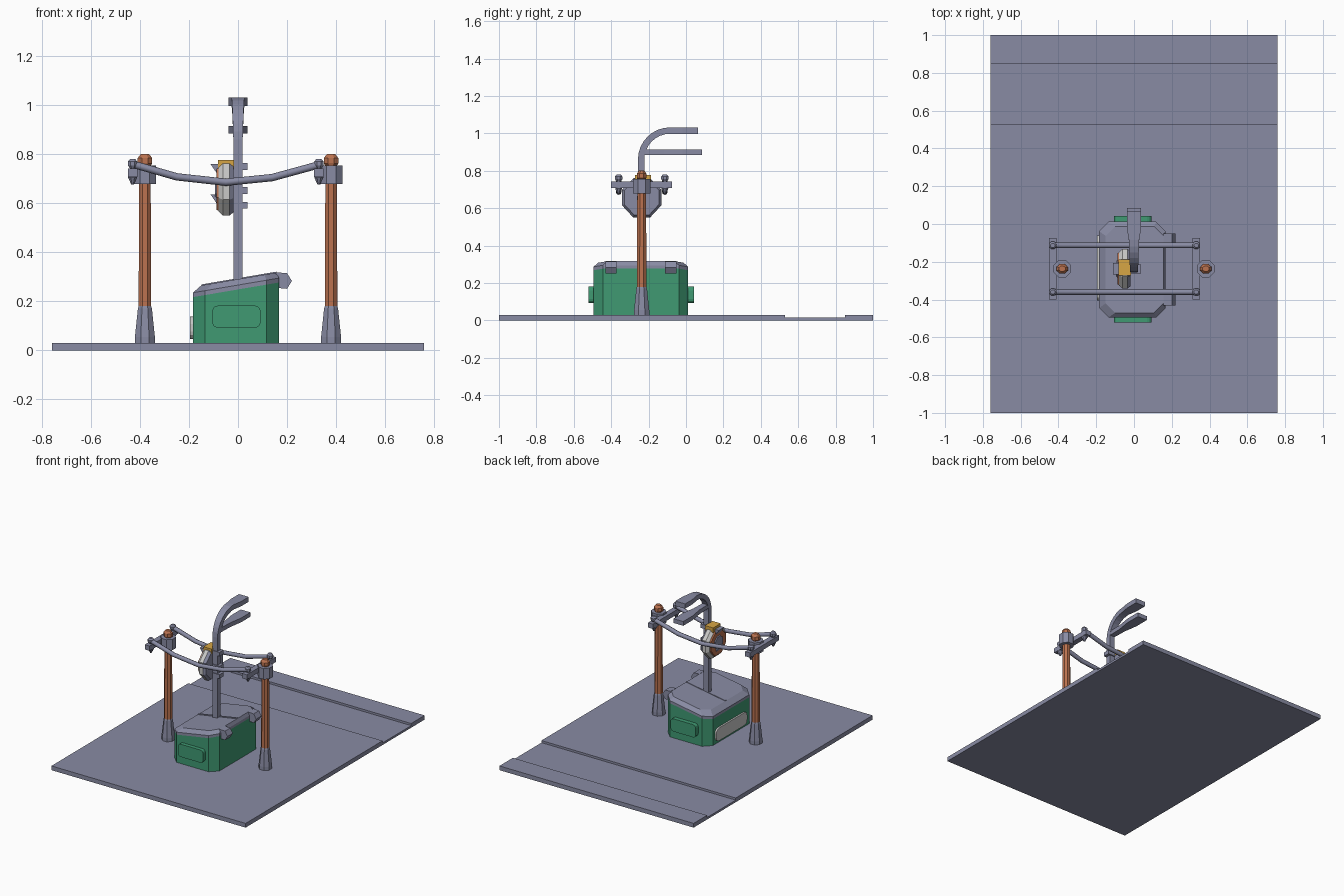
import bpy, bmesh, math
from mathutils import Vector

if "Cube" in bpy.data.objects:
    bpy.data.objects.remove(bpy.data.objects["Cube"])


def mat(name, r, g, b):
    m = bpy.data.materials.new(name)
    m.diffuse_color = (r, g, b, 1)
    m.use_nodes = True
    m.node_tree.nodes["Principled BSDF"].inputs["Base Color"].default_value = m.diffuse_color
    return m


GREY = mat("slate grey", 0.25, 0.26, 0.37)
GREEN = mat("green", 0.05, 0.32, 0.17)
BROWN = mat("copper brown", 0.50, 0.17, 0.08)
YELLOW = mat("yellow", 0.68, 0.38, 0.06)
PALE = mat("pale grey", 0.58, 0.58, 0.57)


def loft(name, rings, material, smooth=False):
    """Skin a list of equal-length point rings and cap both ends."""
    bm = bmesh.new()
    vr = [[bm.verts.new(p) for p in r] for r in rings]
    n = len(vr[0])
    for a, b in zip(vr, vr[1:]):
        for i in range(n):
            bm.faces.new((a[i], a[(i + 1) % n], b[(i + 1) % n], b[i]))
    bm.faces.new(vr[0][::-1])
    bm.faces.new(vr[-1])
    bmesh.ops.recalc_face_normals(bm, faces=bm.faces)
    me = bpy.data.meshes.new(name)
    bm.to_mesh(me)
    bm.free()
    ob = bpy.data.objects.new(name, me)
    bpy.context.collection.objects.link(ob)
    me.materials.append(material)
    if smooth:
        for p in me.polygons:
            p.use_smooth = len(p.vertices) == 4
    return ob


def box(name, x0, x1, y0, y1, z0, z1, material):
    ring = [(x0, y0), (x1, y0), (x1, y1), (x0, y1)]
    return loft(name, [[(x, y, z) for x, y in ring] for z in (z0, z1)], material)


def lathe(name, x, y, profile, material, sides=8, sy=1.0, smooth=False):
    """Stack of regular polygons; profile holds (radius, z)."""
    rings = []
    for r, z in profile:
        rings.append([(x + r * math.cos((i + .5) * math.tau / sides),
                       y + sy * r * math.sin((i + .5) * math.tau / sides), z)
                      for i in range(sides)])
    return loft(name, rings, material, smooth)


def tube(name, pts, r, material, sides=8):
    """Round cord along points in the xz plane."""
    pts = [Vector(p) for p in pts]
    rings = []
    for i, p in enumerate(pts):
        t = (pts[min(i + 1, len(pts) - 1)] - pts[max(i - 1, 0)]).normalized()
        n = Vector((-t.z, 0, t.x))
        rings.append([p + r * (math.cos(a) * n + math.sin(a) * Vector((0, 1, 0)))
                      for a in (k * math.tau / sides for k in range(sides))])
    return loft(name, rings, material, True)


def strap(name, pts, thick, material):
    """Flat bar along (y, z, half width) points."""
    rings = []
    for i, (y, z, w) in enumerate(pts):
        a, b = pts[max(i - 1, 0)], pts[min(i + 1, len(pts) - 1)]
        t = Vector((0, b[0] - a[0], b[1] - a[1])).normalized()
        n = Vector((0, -t.z, t.y)) * thick / 2
        c = Vector((0, y, z))
        rings.append([c + n + Vector((w, 0, 0)), c + n - Vector((w, 0, 0)),
                      c - n - Vector((w, 0, 0)), c - n + Vector((w, 0, 0))])
    return loft(name, rings, material)


def rounded(u0, u1, v0, v1, r):
    """Rounded rectangle outline in two axes."""
    out = []
    for cu, cv, a0 in ((u1 - r, v1 - r, 0), (u0 + r, v1 - r, 90),
                       (u0 + r, v0 + r, 180), (u1 - r, v0 + r, 270)):
        for k in range(4):
            a = math.radians(a0 + 30 * k)
            out.append((cu + r * math.cos(a), cv + r * math.sin(a)))
    return out


# Floor slab with a shallow trough across the back
prof = [(-1, 0), (1, 0), (1, .03), (.85, .03), (.85, .015), (.53, .015), (.53, .03), (-1, .03)]
loft("floor_slab", [[(x, y, z) for y, z in prof] for x in (-.76, .76)], GREY)

PY = -0.237

# Two posts, each with foot, cap, clamp, cross bar and cord knobs
for side, px in (("left", -.38), ("right", .38)):
    lathe(side + "_post_foot", px, PY,
          [(.044, .03), (.044, .055), (.031, .17), (.027, .183)], GREY)
    lathe(side + "_post", px, PY, [(.028, .17), (.025, .76)], BROWN)
    lathe(side + "_post_cap", px, PY, [(.026, .755), (.032, .762), (.032, .785), (.018, .801)],
          BROWN, sy=.85)
    lathe(side + "_clamp", px, PY, [(.05, .678), (.05, .755)], GREY)
    bx = px - .05
    box(side + "_cross_bar", bx - .019, bx + .019, -.4, -.075, .708, .742, GREY)
    for y in (-.36, -.113):
        lathe(side + "_knob", bx, y,
              [(.006, .676), (.02, .705), (.012, .742), (.021, .755), (.021, .77), (.012, .78)], GREY)

# Sagging cords between the cross bars
for y in (-.36, -.113):
    tube("cord", [(-.43, y, .76), (-.25, y, .708), (-.05, y, .686),
                  (.14, y, .705), (.33, y, .757)], .015, GREY)


# Box body with chamfered corners and sloping top
def plan(x0, x1, y0, y1, c):
    return [(x0 + c, y0), (x1 - c, y0), (x1, y0 + c), (x1, y1 - c),
            (x1 - c, y1), (x0 + c, y1), (x0, y1 - c), (x0, y0 + c)]


def slope(x, base):
    return base + .17 * (x + .184)


outer = plan(-.184, .167, -.495, .012, .05)
inner = plan(-.15, .157, -.47, -.013, .05)
loft("box_body", [[(x, y, .03) for x, y in outer],
                  [(x, y, slope(x, .217)) for x, y in outer]], GREEN)
loft("box_lid", [[(x, y, slope(x, .217)) for x, y in outer],
                 [(x, y, slope(x, .235)) for x, y in outer],
                 [(x, y, slope(x, .259)) for x, y in inner]], GREY)
# Raised seam across the lid
loft("lid_seam", [[(x, y, slope(x, b)) for x, y, b in
                   ((x, -.237, .25), (x, -.223, .25), (x, -.223, .263), (x, -.237, .263))]
                  for x in (-.15, .157)], GREY)

# Handles at both ends, label panel on the left side
for name, y0, y1 in (("front_handle", -.522, -.49), ("back_handle", .005, .042)):
    loft(name, [[(x, y, z) for x, z in rounded(-.105, .092, .092, .182, .022)]
                for y in (y0, y1)], GREEN)
loft("side_panel", [[(x, y, z) for y, z in rounded(-.405, -.06, .047, .138, .03)]
                    for x in (-.196, -.18)], PALE)

# Hinges on the right edge
hinge = [(.155, .255), (.2, .251), (.22, .283), (.2, .315), (.155, .318)]
for y in (-.401, -.081):
    loft("hinge", [[(x, yy, z) for x, z in hinge] for yy in (y - .03, y + .03)], GREY)

# Mast bending into the upper prong, plus the lower prong
path = [(-.24, .25, .019), (-.24, .86, .019)]
for k in range(1, 9):
    a = math.radians(180 - 90 * k / 8)
    path.append((-.085 + .155 * math.cos(a), .86 + .155 * math.sin(a), .019 + .001 * k))
path += [(-.02, 1.015, .038), (.065, 1.015, .038)]
strap("mast", path, .034, GREY)
strap("lower_prong", [(-.24, .9, .019), (-.12, .9, .022), (-.02, .9, .038), (.085, .9, .038)],
      .03, GREY)

# Brackets holding the shield to the mast
for z in (.75, .652, .592):
    box("mast_bracket", -.03, .038, -.262, -.215, z - .014, z + .014, GREY)


# Hanging shield: pale body, grey back, copper ring on the left face
def shield(s, x, zc=.66):
    half = [(.045, .55), (.105, .615), (.105, .7), (.042, .762)]
    pts = half + [(-y, z) for y, z in half[::-1]]
    return [(x, PY + y * s, zc + (z - zc) * s) for y, z in pts]


loft("shield_body", [shield(.84, -.08), shield(1, -.062), shield(1, -.035)], PALE)
loft("shield_back", [shield(1, -.035), shield(.88, -.018)], GREY)
loft("shield_face", [shield(.78, -.088), shield(.82, -.079)], BROWN)
loft("shield_center", [shield(.4, -.094), shield(.45, -.087)], GREY)
box("shield_top", -.081, -.016, -.272, -.188, .742, .777, YELLOW)

# Two pointed hooks on the shield's left face
for z in (.76, .636):
    hook = [(-.112, z), (-.078, z), (-.078, z - .05)]
    loft("shield_hook", [[(x, y, zz) for x, zz in hook] for y in (PY - .03, PY + .03)], GREY)
